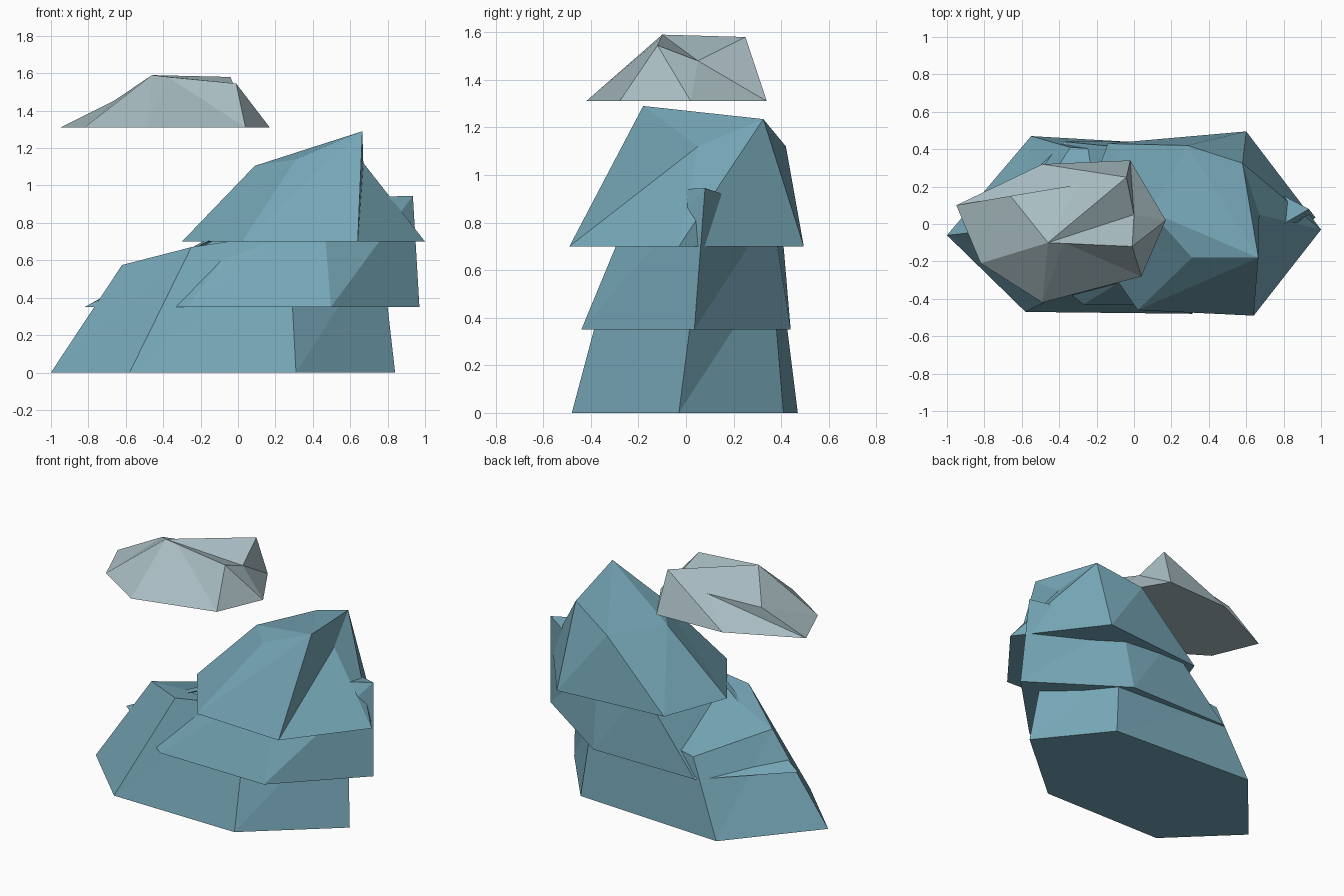
import bpy
import bmesh


def material(name, rgb):
    m = bpy.data.materials.new(name)
    m.diffuse_color = (*rgb, 1.0)
    return m


def rock(name, z, base, top, fan, mat):
    """Faceted rock: flat base outline at height z joined to an uneven top outline.
    The top is fanned from one of its corners."""
    bm = bmesh.new()
    lo = [bm.verts.new((x, y, z)) for x, y in base]
    hi = [bm.verts.new(p) for p in top]
    n = len(lo)
    bm.faces.new(lo)
    for i in range(n):
        j = (i + 1) % n
        bm.faces.new((lo[i], lo[j], hi[i]))
        bm.faces.new((lo[j], hi[j], hi[i]))
    for k in range(1, n - 1):
        bm.faces.new((hi[fan], hi[(fan + k) % n], hi[(fan + k + 1) % n]))
    bmesh.ops.recalc_face_normals(bm, faces=bm.faces)
    mesh = bpy.data.meshes.new(name)
    bm.to_mesh(mesh)
    bm.free()
    mesh.materials.append(mat)
    obj = bpy.data.objects.new(name, mesh)
    bpy.context.collection.objects.link(obj)
    return obj


blue = material("slate blue", (0.18, 0.386, 0.474))
grey = material("pale grey", (0.39, 0.503, 0.533))

# Bottom tier, wide with a shoulder on the left
rock("lower_rock", 0.0,
     [(0.84, -0.03), (0.31, -0.48), (-0.58, -0.47),
      (-1.0, -0.06), (-0.55, 0.47), (0.485, 0.41)],
     [(0.76, 0.06, 0.70), (0.27, -0.28, 0.75), (-0.25, -0.30, 0.67),
      (-0.62, -0.02, 0.575), (-0.34, 0.41, 0.48), (0.42, 0.36, 0.60)], 1, blue)

# Middle tier, its crown poking slightly through the upper rock
rock("middle_rock", 0.35,
     [(0.97, 0.035), (0.497, -0.44), (-0.27, -0.43),
      (-0.82, 0.0), (-0.37, 0.44), (0.37, 0.44)],
     [(0.935, 0.08, 0.945), (0.45, -0.20, 0.93), (0.10, -0.20, 0.86),
      (-0.09, -0.22, 0.74), (0.04, 0.40, 0.82), (0.40, 0.36, 0.85)], 1, blue)

# Upper tier with a peak at the front right
rock("upper_rock", 0.70,
     [(1.0, -0.03), (0.64, -0.49), (0.02, -0.46),
      (-0.30, 0.0), (-0.14, 0.43), (0.60, 0.495)],
     [(0.67, 0.05, 1.12), (0.665, -0.18, 1.29), (0.31, -0.18, 1.14),
      (0.09, 0.065, 1.105), (0.285, 0.42, 1.12), (0.58, 0.325, 1.235)], 1, blue)

# Floating grey cap stone
rock("cap_rock", 1.31,
     [(-0.95, 0.10), (-0.82, -0.21), (-0.49, -0.42), (0.04, -0.28),
      (0.17, 0.02), (-0.02, 0.34), (-0.49, 0.32)],
     [(-0.66, 0.15, 1.455), (-0.46, -0.10, 1.59), (-0.375, -0.10, 1.58),
      (-0.01, -0.12, 1.545), (0.0, 0.05, 1.48), (-0.04, 0.25, 1.58),
      (-0.30, 0.21, 1.475)], 1, grey)
